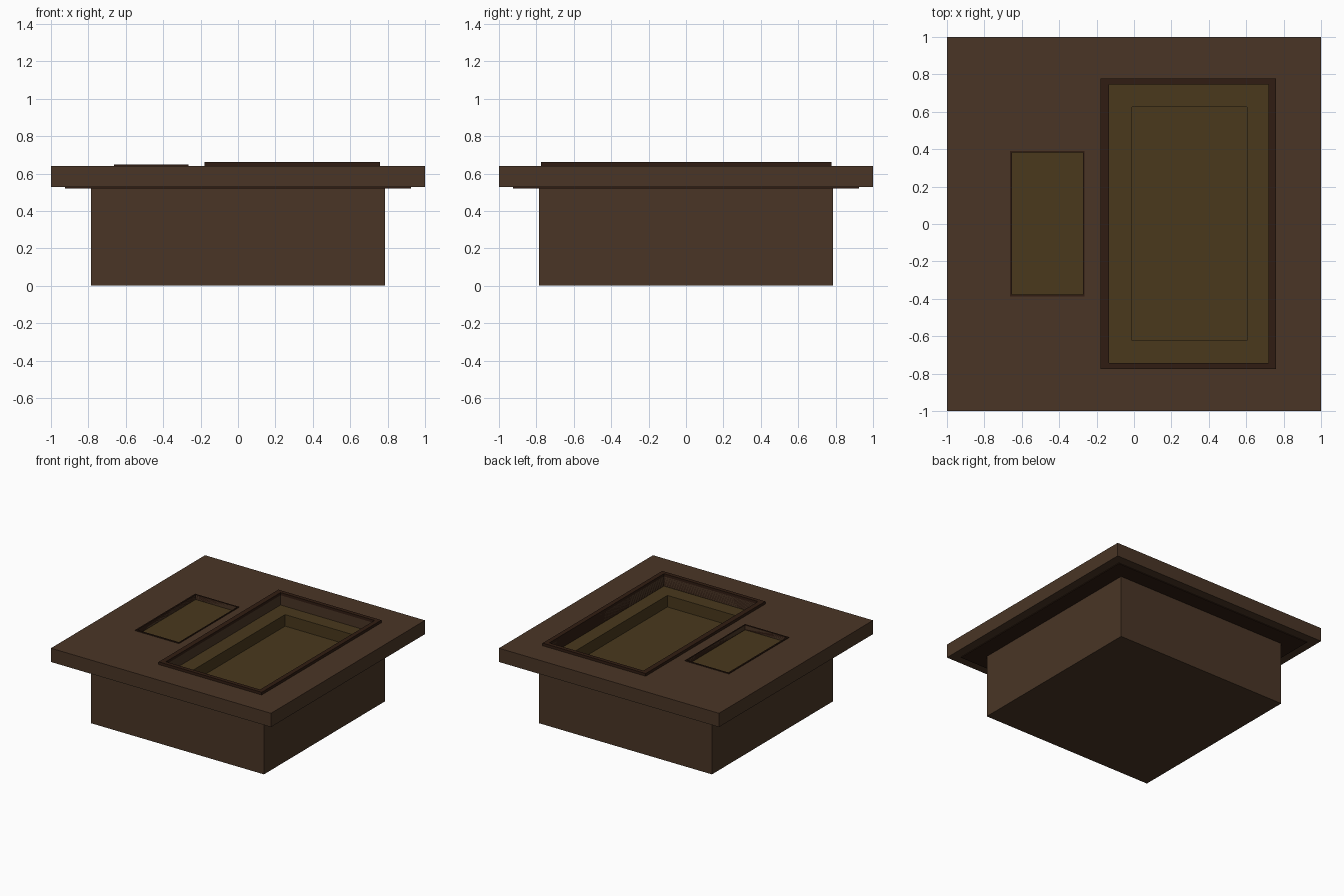
import bpy
import bmesh

if "Cube" in bpy.data.objects:
    bpy.data.objects.remove(bpy.data.objects["Cube"])


def material(name, rgb):
    m = bpy.data.materials.new(name)
    m.diffuse_color = (*rgb, 1)
    m.use_nodes = True
    m.node_tree.nodes["Principled BSDF"].inputs["Base Color"].default_value = m.diffuse_color
    return m


BROWN = material("brown", (0.068, 0.036, 0.019))
DARK = material("dark_brown", (0.030, 0.012, 0.006))
OCHRE = material("ochre", (0.067, 0.040, 0.012))


def rings(name, loops, mat=None, cap_start=False, cap_end=False):
    """Skin a series of rectangles (x0, x1, y0, y1, z) into one shell."""
    bm = bmesh.new()
    vs = [[bm.verts.new(p) for p in ((a, c, z), (b, c, z), (b, d, z), (a, d, z))]
          for a, b, c, d, z in loops]
    for lo, hi in zip(vs, vs[1:]):
        for i in range(4):
            j = (i + 1) % 4
            bm.faces.new((lo[i], lo[j], hi[j], hi[i]))
    if cap_start:
        bm.faces.new(vs[0][::-1])
    if cap_end:
        bm.faces.new(vs[-1])
    me = bpy.data.meshes.new(name)
    bm.to_mesh(me)
    bm.free()
    ob = bpy.data.objects.new(name, me)
    bpy.context.collection.objects.link(ob)
    if mat:
        me.materials.append(mat)
    return ob


def square(r, z):
    return (-r, r, -r, r, z)


# Rectangles of the two basins (x0, x1, y0, y1)
BIG_OUT = (-0.178, 0.758, -0.775, 0.778)
BIG_IN = (-0.135, 0.72, -0.742, 0.745)
PIT = (-0.01, 0.605, -0.622, 0.626)
SMALL_OUT = (-0.663, -0.265, -0.388, 0.39)
SMALL_IN = (-0.652, -0.273, -0.378, 0.382)

# Open-topped lower body
rings("base", [square(0.787, 0), square(0.787, 0.525)], BROWN, cap_start=True)

# Table top with openings for both basins
slab = rings("top_slab", [square(1, 0.527), square(1, 0.64)], BROWN, True, True)
for name, rect in (("large_cutter", BIG_IN), ("small_cutter", SMALL_IN)):
    cutter = rings(name, [(*rect, 0.4), (*rect, 0.8)], None, True, True)
    cutter.hide_render = True
    cutter.hide_set(True)
    mod = slab.modifiers.new(name, 'BOOLEAN')
    mod.operation = 'DIFFERENCE'
    mod.solver = 'EXACT'
    mod.object = cutter

# Thin lip under the slab
rings("under_lip", [square(0.787, 0.521), square(0.925, 0.521),
                    square(0.925, 0.527)][::-1], DARK)

# Large basin: raised rim and stepped tray
rings("large_rim", [(*BIG_OUT, 0.64), (*BIG_OUT, 0.662),
                    (*BIG_IN, 0.662), (*BIG_IN, 0.56)], DARK)
rings("large_tray", [(*BIG_IN, 0.56), (*PIT, 0.56), (*PIT, 0.465)],
      OCHRE, cap_end=True)

# Small basin: slim rim and flat tray
rings("small_rim", [(*SMALL_OUT, 0.64), (*SMALL_OUT, 0.647),
                    (*SMALL_IN, 0.647), (*SMALL_IN, 0.605)], DARK)
rings("small_tray", [(*SMALL_IN, 0.606), (*SMALL_IN, 0.605)],
      OCHRE, cap_end=True)
